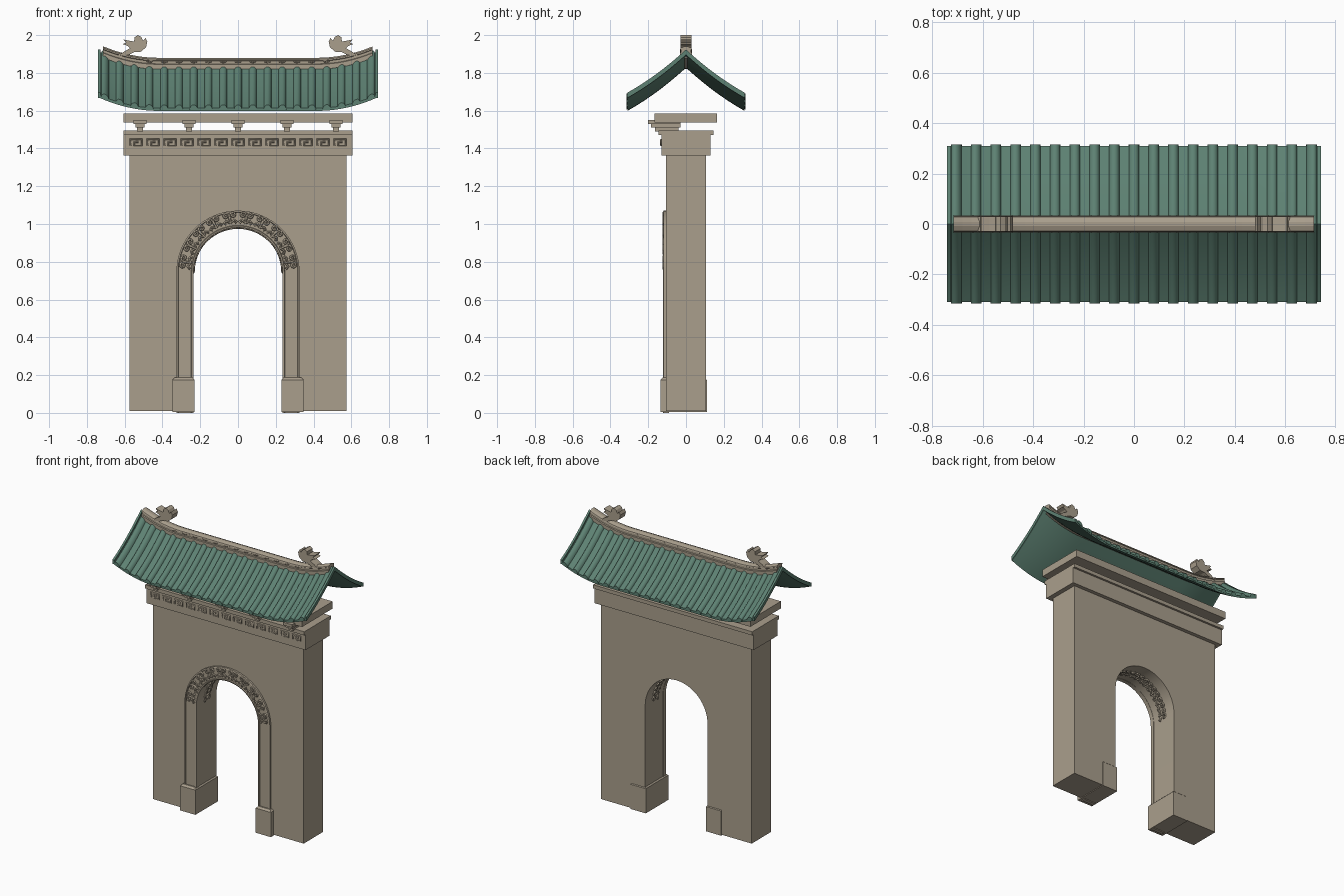
import bpy, bmesh
from math import sin, cos, pi, radians
from mathutils import Vector

cube = bpy.data.objects.get("Cube")
if cube:
    bpy.data.objects.remove(cube, do_unlink=True)


def material(name, rgb):
    m = bpy.data.materials.new(name)
    m.use_nodes = True
    m.diffuse_color = (*rgb, 1)
    m.node_tree.nodes["Principled BSDF"].inputs["Base Color"].default_value = (*rgb, 1)
    return m


STONE = material("warm stone", (0.40, 0.345, 0.265))
TILE = material("green glazed tile", (0.11, 0.22, 0.17))


def finish(obj, mat, smooth=None):
    obj.data.materials.append(mat)
    if smooth:
        bpy.ops.object.select_all(action="DESELECT")
        obj.select_set(True)
        bpy.context.view_layer.objects.active = obj
        bpy.ops.object.shade_smooth_by_angle(angle=radians(smooth))
    return obj


def loft(name, bodies, mat, smooth=None):
    """Each body is a list of matching closed sections, bridged and capped."""
    bm = bmesh.new()
    for sections in bodies:
        rings = [[bm.verts.new(p) for p in s] for s in sections]
        n = len(rings[0])
        for a, b in zip(rings, rings[1:]):
            for i in range(n):
                j = (i + 1) % n
                bm.faces.new((a[i], a[j], b[j], b[i]))
        bm.faces.new(rings[0][::-1])
        bm.faces.new(rings[-1])
    bmesh.ops.recalc_face_normals(bm, faces=bm.faces)
    me = bpy.data.meshes.new(name)
    bm.to_mesh(me)
    bm.free()
    obj = bpy.data.objects.new(name, me)
    bpy.context.collection.objects.link(obj)
    return finish(obj, mat, smooth)


def box(x0, x1, y0, y1, z0, z1, taper=0.0):
    def ring(z, t):
        return [(x0 + t, y0 + t, z), (x1 - t, y0 + t, z), (x1 - t, y1 - t, z), (x0 + t, y1 - t, z)]
    if taper:
        return [ring(z0, 0), ring(z1 - taper, 0), ring(z1, taper)]
    return [ring(z0, 0), ring(z1, 0)]


def carving(name, paths, mat, depth):
    """Raised line ornament following the given 3D paths."""
    cu = bpy.data.curves.new(name, "CURVE")
    cu.dimensions = "3D"
    cu.bevel_depth = depth
    cu.bevel_resolution = 0
    cu.use_fill_caps = True
    for path in paths:
        sp = cu.splines.new("POLY")
        sp.points.add(len(path) - 1)
        for p, co in zip(sp.points, path):
            p.co = (*co, 1)
    obj = bpy.data.objects.new(name, cu)
    bpy.context.collection.objects.link(obj)
    bpy.ops.object.select_all(action="DESELECT")
    obj.select_set(True)
    bpy.context.view_layer.objects.active = obj
    bpy.ops.object.convert(target="MESH")
    return finish(bpy.context.view_layer.objects.active, mat)


def scroll_pair(size):
    """Two mirrored curls rising from a shared foot, in flat (u, v)."""
    curl = [(0.0, -size)]
    for i in range(11):
        a = pi + 0.1 - i * 0.75
        r = 0.5 * size * (1 - i / 14)
        curl.append((0.55 * size + r * cos(a), 0.35 * size + r * sin(a)))
    hook = [(0.15 * size, -0.8 * size), (0.7 * size, -0.45 * size), (1.1 * size, -0.7 * size), (0.8 * size, -0.95 * size)]
    return [[(s * u, v) for u, v in p] for p in (curl, hook) for s in (1, -1)]


# Wall with an arched opening
R, SPRING, BASE = 0.238, 0.745, 0.01
STEPS = 32
arc = [(cos(pi * i / STEPS), sin(pi * i / STEPS)) for i in range(STEPS + 1)]
outline = [(-0.575, BASE), (-0.575, 1.365), (0.575, 1.365), (0.575, BASE), (R, BASE)]
outline += [(R * c, SPRING + R * s) for c, s in arc] + [(-R, BASE)]
loft("wall", [[[(x, y, z) for x, z in outline] for y in (-0.105, 0.105)]], STONE, 20)

# Moulded frame around the opening
profile = [(0.236, -0.09), (0.236, -0.118), (0.245, -0.121), (0.248, -0.115),
           (0.315, -0.115), (0.318, -0.121), (0.326, -0.118), (0.326, -0.09)]
stations = [(1, 0, 0.0)] + [(c, s, SPRING) for c, s in arc] + [(-1, 0, 0.0)]
loft("arch_frame", [[[(r * c, y, z + r * s) for r, y in profile] for c, s, z in stations]], STONE, 20)

# Frame footings
loft("frame_footings", [box(*sorted((s * 0.23, s * 0.346)), -0.136, 0.11, 0.005, 0.187, 0.012)
                        for s in (-1, 1)], STONE)

# Carved scrolls on the arch face and on its underside
face, soffit = [], []
for k in range(10):
    mid = pi * (k + 0.5) / 10
    for path in scroll_pair(0.033):
        face.append([((0.282 + v) * cos(mid - u / 0.282), -0.1195, SPRING + 0.01 + (0.282 + v) * sin(mid - u / 0.282))
                     for u, v in path])
    for path in scroll_pair(0.036):
        soffit.append([(0.235 * cos(mid + u / 0.235), v, SPRING + 0.235 * sin(mid + u / 0.235))
                       for u, v in path])
carving("arch_face_scrolls", face, STONE, 0.006)
carving("arch_underside_scrolls", soffit, STONE, 0.006)

# Lintel, cornice and eaves slab
loft("lintel", [box(-0.607, 0.607, -0.131, 0.131, 1.363, 1.472)], STONE)
loft("cornice", [box(-0.607, 0.607, -0.145, 0.145, 1.47, 1.495)], STONE)
loft("eaves_slab", [box(-0.607, 0.607, -0.168, 0.165, 1.537, 1.586)], STONE)

# Square key frets on the lintel
fret = [(-0.03, -0.016), (-0.03, 0.016), (0.03, 0.016), (0.03, -0.016), (-0.01, -0.016), (-0.01, 0.002), (0.012, 0.002)]
carving("lintel_frets", [[(0.09 * k + u, -0.132, 1.432 + v) for u, v in fret] for k in range(-6, 7)], STONE, 0.005)

# Stepped brackets under the slab
brackets = []
for k in range(-2, 3):
    x = 0.259 * k
    for half, front, back, low, high in ((0.016, -0.165, -0.04, 1.49, 1.514),
                                         (0.024, -0.185, -0.03, 1.512, 1.532),
                                         (0.034, -0.2, -0.03, 1.53, 1.55)):
        brackets.append(box(x - half, x + half, front, back, low, high))
loft("brackets", brackets, STONE)


# Roof surface: concave slopes with upswept ends
def lift(x):
    return 0.7 * max(0, abs(x) - 0.42) ** 2


def roof_z(x, y):
    t = abs(y) / 0.31
    return 1.842 + lift(x) - 0.228 * t - 0.055 * t * (1 - t)


ys = [-0.31 + 0.031 * i for i in range(21)]
xs = [-0.74 + 0.037 * i for i in range(41)]
loft("roof_deck", [[[(x, y, roof_z(x, y)) for y in ys] + [(x, y, roof_z(x, y) - 0.015) for y in ys[::-1]]
                    for x in xs]], TILE, 30)

# Half-round tile rows on both slopes
rows = []
for side in (-1, 1):
    for k in range(-9, 10):
        row = []
        for i in range(11):
            y = side * 0.0316 * i
            ring = []
            for j in range(9):
                a = pi * j / 8
                x = 0.0782 * k + 0.021 * cos(a)
                ring.append((x, y, roof_z(x, y) - 0.006 + 0.026 * sin(a)))
            row.append(ring)
        rows.append(row)
    # Narrow edge tiles along the gable ends
    for s in (-1, 1):
        rows.append([[(s * (0.735 + u), y, roof_z(0.735, y) + v)
                      for u, v in ((-0.008, -0.016), (0.006, -0.016), (0.006, 0.012), (-0.008, 0.012))]
                     for y in (side * 0.031 * i for i in range(11))])
loft("tile_rows", rows, TILE, 40)

# Curved ridge beam
half = [(-0.033, 1.82), (-0.033, 1.845), (-0.026, 1.848), (-0.026, 1.862), (-0.031, 1.865), (-0.028, 1.872), (-0.008, 1.88)]
ridge = half + [(-y, z) for y, z in half[::-1]]
loft("ridge_beam", [[[(x, y, z + lift(x)) for y, z in ridge]
                     for x in (-0.715 + 0.0357 * i for i in range(41))]], STONE)

# Small curls along the front of the ridge
curls = []
for k in range(-6, 7):
    curls += [[(0.078 * k + 2 * u, -0.027, 1.857 + v + lift(0.078 * k)) for u, v in path] for path in scroll_pair(0.008)[:2]]
carving("ridge_curls", curls, STONE, 0.0035)

# Fish-tailed finials near the ridge ends
finial = [(0.64, 1.885), (0.58, 1.895), (0.55, 1.91), (0.515, 1.912), (0.487, 1.935), (0.48, 1.965),
          (0.49, 1.985), (0.502, 1.97), (0.512, 1.99), (0.53, 2.0), (0.548, 1.988), (0.55, 1.966),
          (0.575, 1.97), (0.607, 1.977), (0.593, 1.96), (0.61, 1.952), (0.585, 1.943), (0.572, 1.93), (0.6, 1.915)]
loft("ridge_finials", [[[(s * x, y, z) for x, z in finial] for y in (-0.03, 0.03)] for s in (-1, 1)], STONE)
